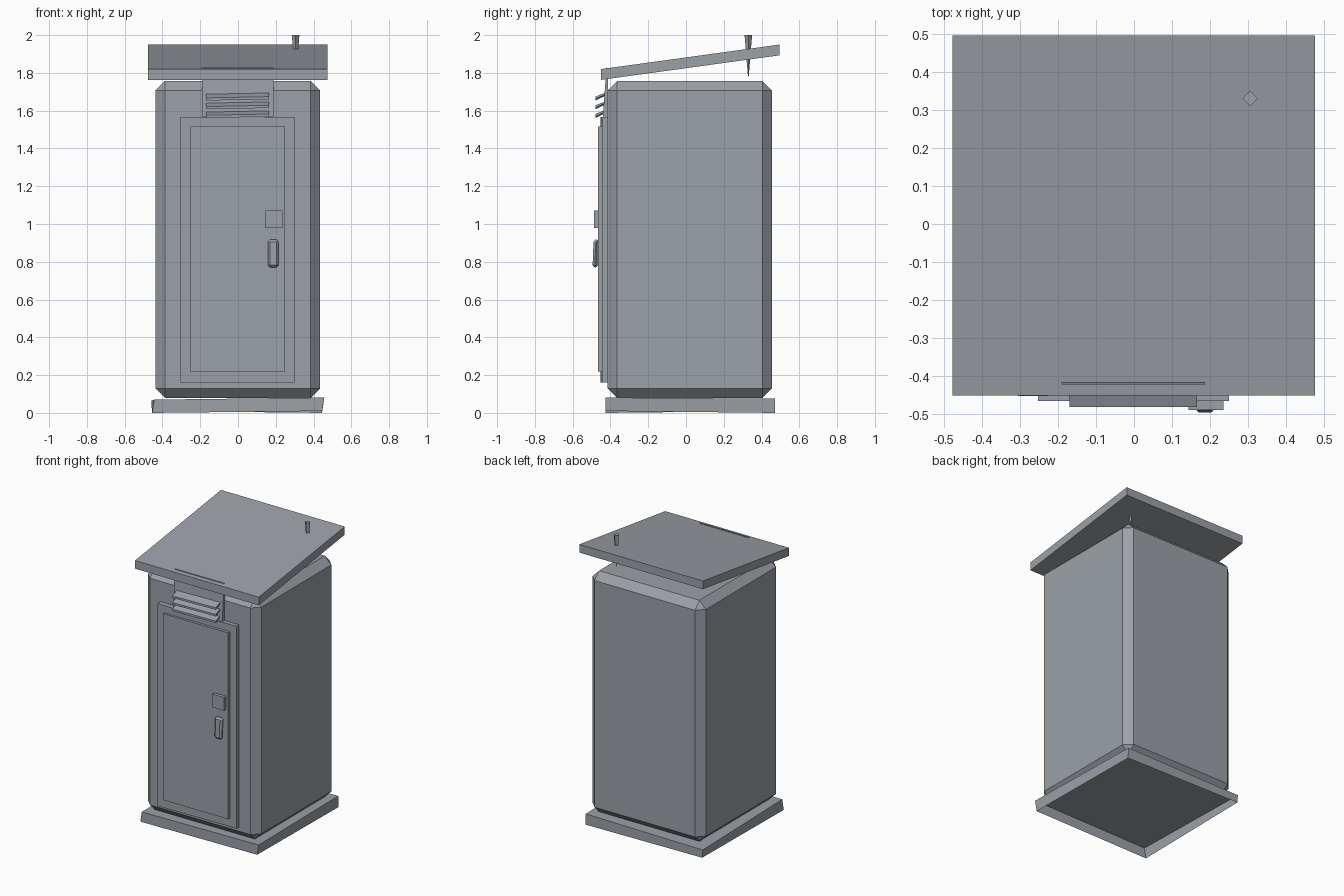
import bpy, bmesh, math
from mathutils import Matrix

cube = bpy.data.objects.get("Cube")
if cube:
    bpy.data.objects.remove(cube, do_unlink=True)

# Single painted colour
grey = bpy.data.materials.new("slate_grey")
grey.use_nodes = True
colour = (0.33, 0.355, 0.39, 1)
grey.diffuse_color = colour
grey.node_tree.nodes["Principled BSDF"].inputs["Base Color"].default_value = colour


def finish(name, bm):
    bmesh.ops.recalc_face_normals(bm, faces=bm.faces)
    mesh = bpy.data.meshes.new(name)
    bm.to_mesh(mesh)
    bm.free()
    mesh.materials.append(grey)
    obj = bpy.data.objects.new(name, mesh)
    bpy.context.collection.objects.link(obj)
    return obj


def box(name, xs, ys, zs, bevel=0, warp=None, open_bottom=False):
    """Box from ranges, with optional chamfer and a function that moves its corners."""
    bm = bmesh.new()
    bmesh.ops.create_cube(bm, size=1)
    for v in bm.verts:
        v.co = [r[0] + (c + 0.5) * (r[1] - r[0]) for c, r in zip(v.co, (xs, ys, zs))]
    if open_bottom:
        low = [f for f in bm.faces if f.normal.z < -0.9]
        bmesh.ops.delete(bm, geom=low, context='FACES_ONLY')
    if warp:
        for v in bm.verts:
            warp(v.co)
    if bevel:
        bmesh.ops.bevel(bm, geom=bm.edges[:], offset=bevel, segments=1,
                        affect='EDGES', profile=0.5)
    return finish(name, bm)


def profile(name, xs, points):
    """Side outline of (y, z) points extruded across x."""
    bm = bmesh.new()
    face = bm.faces.new([bm.verts.new((xs[0], y, z)) for y, z in points])
    out = bmesh.ops.extrude_face_region(bm, geom=[face])["geom"]
    for v in out:
        if isinstance(v, bmesh.types.BMVert):
            v.co.x = xs[1]
    return finish(name, bm)


# Chamfered cabin
box("cabin", (-0.437, 0.435), (-0.415, 0.455), (0.08, 1.757), bevel=0.05)

# Slightly twisted hollow plinth
def twist_base(co):
    if co.z > 0.03:
        co.x += 0.012 if co.y < 0 else -0.004
        co.z += 0.012 * co.x - 0.006 * co.y
    else:
        co.z += 0.01 if co.y * co.x < 0 else 0

box("plinth", (-0.455, 0.445), (-0.425, 0.472), (0.0, 0.073),
    warp=twist_base, open_bottom=True)

# Sloping roof slab
profile("roof", (-0.477, 0.475),
        [(-0.45, 1.763), (0.495, 1.893), (0.495, 1.95), (-0.45, 1.82)])

# Front frame and door
def lean_frame(co):
    if co.y < -0.42:
        co.y += 0.004 * co.x / 0.3

box("door_frame", (-0.305, 0.30), (-0.448, -0.405), (0.16, 1.567), warp=lean_frame)
box("door", (-0.252, 0.25), (-0.465, -0.43), (0.22, 1.517))

# Lock and pull handle
box("lock", (0.143, 0.235), (-0.488, -0.46), (0.98, 1.072))

def lean_handle(co):
    if co.z < 0.85:
        co.y -= 0.006

box("handle", (0.158, 0.215), (-0.489, -0.46), (0.77, 0.918), bevel=0.012, warp=lean_handle)

# Vent panel rising through the roof edge
profile("vent_panel", (-0.19, 0.187),
        [(-0.44, 1.57), (-0.421, 1.829), (-0.417, 1.829), (-0.405, 1.57)])

# Three downward tilted louvres
def roll(co):
    co.z += 0.02 * co.x

for i in range(3):
    z = 1.565 + i * 0.046
    slat = profile("louvre_%d" % (i + 1), (-0.17, 0.165),
                   [(-0.48, z), (-0.425, z + 0.026), (-0.425, z + 0.036), (-0.48, z + 0.014)])
    for v in slat.data.vertices:
        roll(v.co)

# Tapered four-sided spike through the roof
bm = bmesh.new()
bmesh.ops.create_cone(bm, cap_ends=True, segments=4, radius1=0.002, radius2=0.02, depth=0.22,
                      matrix=Matrix.Translation((0.305, 0.33, 1.89)))
finish("spike", bm)
